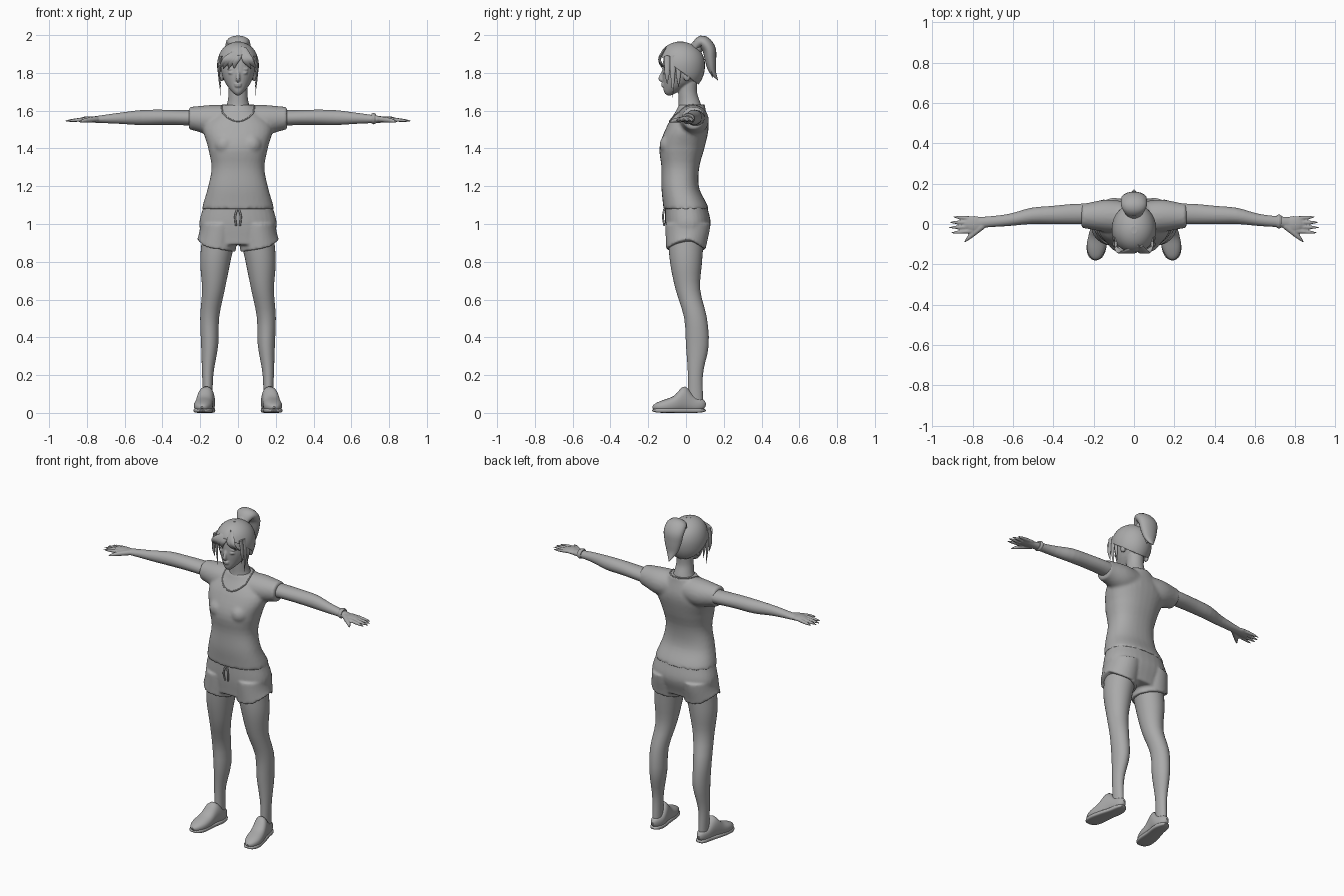
import bpy, bmesh, math
from mathutils import Vector, Matrix

if "Cube" in bpy.data.objects:
    bpy.data.objects.remove(bpy.data.objects["Cube"])

colour = (.4, .4, .4, 1)
grey = bpy.data.materials.new("plain grey")
grey.use_nodes = True
grey.diffuse_color = colour
grey.node_tree.nodes["Principled BSDF"].inputs["Base Color"].default_value = colour


def value(channel, t):
    """A constant, or a smooth curve through evenly spaced values, read at t from start to end."""
    if not isinstance(channel, (tuple, list)):
        return channel
    last = len(channel) - 1
    i = min(int(t * last), last - 1)
    f = t * last - i
    before, a, b, after = channel[max(i - 1, 0)], channel[i], channel[i + 1], channel[min(i + 2, last)]
    tangent_a, tangent_b = (b - before) / 2, (after - a) / 2
    bend = 3 * (b - a) - 2 * tangent_a - tangent_b
    twist = tangent_a + tangent_b - 2 * (b - a)
    return a + f * (tangent_a + f * (bend + f * twist))


def skin_rings(bm, rings):
    loops = [[bm.verts.new(point) for point in ring] for ring in rings]
    for lower, upper in zip(loops, loops[1:]):
        for i in range(len(lower)):
            bm.faces.new((lower[i - 1], lower[i], upper[i], upper[i - 1]))
    bm.faces.new(loops[0])
    bm.faces.new(loops[-1])
    return [vert for loop in loops for vert in loop]


def loft(bm, axis, span, mid, half, side=1, square=2, rounding=None, steps=28, sides=32):
    """Oval sections along an axis; mid and half hold a channel for each cross axis."""
    rings = []
    for k in range(steps + 1):
        t = (1 - math.cos(math.pi * k / steps)) / 2
        along = span[0] + (span[1] - span[0]) * t
        fade = max(.02, 1 - abs(2 * t - 1) ** rounding) ** .5 if rounding else 1
        ring = []
        for j in range(sides):
            angle = math.tau * j / sides
            cross = []
            for center, radius, wave in zip(mid, half, (math.cos(angle), math.sin(angle))):
                reach = math.copysign(abs(wave) ** (2 / square), wave)
                cross.append(value(center, t) + value(radius, t) * fade * reach)
            cross.insert("xyz".index(axis), along)
            ring.append((side * cross[0], cross[1], cross[2]))
        rings.append(ring)
    return skin_rings(bm, rings)


def sweep(bm, x, y, z, radius, width_axis="x", flat=1, side=1, steps=20, sides=12):
    """Tapered tube whose path and radius are channels."""
    times = [k / steps for k in range(steps + 1)]
    path = [Vector((side * value(x, t), value(y, t), value(z, t))) for t in times]
    axis = Vector([float(name == width_axis) for name in "xyz"])
    rings = []
    for k, point in enumerate(path):
        direction = path[min(k + 1, steps)] - path[max(k - 1, 0)]
        thick = direction.cross(axis).normalized()
        wide = thick.cross(direction).normalized()
        size = max(value(radius, times[k]), .001)
        angles = [math.tau * j / sides for j in range(sides)]
        rings.append([point + size * (wide * math.cos(a) + thick * flat * math.sin(a)) for a in angles])
    skin_rings(bm, rings)


def ball(bm, center, size):
    matrix = Matrix.Translation(center) @ Matrix.Diagonal((*size, 1))
    bmesh.ops.create_uvsphere(bm, u_segments=20, v_segments=12, radius=1, matrix=matrix)


def finish(name, bm, voxel=None, smooth=3):
    bmesh.ops.recalc_face_normals(bm, faces=bm.faces)
    mesh = bpy.data.meshes.new(name)
    bm.to_mesh(mesh)
    bm.free()
    mesh.materials.append(grey)
    part = bpy.data.objects.new(name, mesh)
    bpy.context.collection.objects.link(part)
    bpy.ops.object.select_all(action="DESELECT")
    bpy.context.view_layer.objects.active = part
    part.select_set(True)
    bpy.ops.object.shade_smooth_by_angle(angle=math.radians(50))
    if voxel:
        blend = part.modifiers.new("blend", "REMESH")
        blend.mode, blend.voxel_size, blend.use_smooth_shade = "VOXEL", voxel, True
        soften = part.modifiers.new("soften", "SMOOTH")
        soften.factor, soften.iterations = .5, smooth
    return part


# Shirt: torso, bust and sleeves blended together
bm = bmesh.new()
loft(bm, "z", span=(1.08, 1.63), square=2.3,
     mid=(0, (0, -.03, -.03, -.02, .01, .03)),
     half=((.19, .16, .14, .16, .18, .08), (.12, .1, .1, .12, .11, .07)))
for side in (1, -1):
    ball(bm, center=(side * .07, -.08, 1.42), size=(.06, .06, .06))
    loft(bm, "x", span=(.02, .26), side=side,
         mid=((.03, .04, .04), (1.55, 1.55, 1.56)), half=((.08, .08, .06), (.08, .08, .06)))
shirt = finish("shirt", bm, voxel=.009, smooth=4)

# Neckline trim laid on the shirt surface
bpy.context.view_layer.update()
worn = shirt.evaluated_get(bpy.context.evaluated_depsgraph_get())
outline = []
for k in range(33):
    angle = math.tau * k / 32
    guess = Vector((.08 * math.sin(angle), .01 - .09 * math.cos(angle), 1.6 - .06 * math.cos(angle)))
    outline.append(worn.closest_point_on_mesh(guess)[1])
bm = bmesh.new()
sweep(bm, *[list(channel) for channel in zip(*outline)], radius=.004, width_axis="z", steps=64)
finish("neckline_trim", bm)

# Shorts: hips and two legs, each hem rising to a notch at the side
bm = bmesh.new()
loft(bm, "z", span=(.89, 1.11), square=2.3, mid=(0, (0, .01, 0)), half=((.18, .205, .18), (.1, .12, .11)))
for side in (1, -1):
    for vert in loft(bm, "z", span=(1, .85), side=side,
                     mid=((.1, .115), (.01, 0)), half=((.1, .103), (.12, .105))):
        outward = abs(vert.co.x) / .2
        lift = .03 * outward + .2 * max(0, outward - .9)
        vert.co.z += lift * ((1 - vert.co.z) / .15) ** 2
finish("shorts", bm, voxel=.008)

# Drawstring
bm = bmesh.new()
for side in (1, -1):
    sweep(bm, x=(.004, .015, .01), y=(-.115, -.122, -.115), z=(1.08, 1.04, .99), radius=.005, side=side)
finish("drawstring", bm)

# Head and neck with facial features
bm = bmesh.new()
loft(bm, "z", span=(1.68, 1.955), rounding=2.5,
     mid=(0, (-.09, -.04, -.02, -.02, -.03)),
     half=((.05, .075, .09, .09, .09), (.06, .09, .105, .105, .1)))
loft(bm, "z", span=(1.57, 1.75), mid=(0, (.02, .02, .01, .01)),
     half=((.09, .06, .05, .05), (.07, .06, .05, .05)))
sweep(bm, x=0, y=(-.12, -.135, -.12), z=(1.81, 1.77, 1.76), radius=(.007, .011, .01))
ball(bm, center=(0, -.122, 1.74), size=(.02, .01, .006))
ball(bm, center=(0, -.121, 1.73), size=(.018, .01, .006))
for side in (1, -1):
    ball(bm, center=(side * .035, -.11, 1.8), size=(.017, .013, .008))
    ball(bm, center=(side * .035, -.11, 1.82), size=(.02, .01, .006))
    ball(bm, center=(side * .086, .005, 1.785), size=(.012, .02, .03))
finish("head", bm, voxel=.005, smooth=2)

# Hair cap, cut along a slanted hairline
bm = bmesh.new()
loft(bm, "z", span=(1.69, 1.965), rounding=2.5,
     mid=(0, (0, -.02, -.025, -.025, -.03)),
     half=((.07, .1, .11, .11, .11), (.07, .11, .125, .125, .125)))
bmesh.ops.bisect_plane(bm, geom=bm.verts[:] + bm.edges[:] + bm.faces[:], clear_inner=True,
                       plane_co=(0, -.13, 1.885), plane_no=(0, .6, .8))
hair = finish("hair_cap", bm)
hair.modifiers.new("thickness", "SOLIDIFY").thickness = .01

# Fringe swept from a parting, and long side locks
bm = bmesh.new()
for x in (-.1, -.08, -.05, -.02, .07, .1):
    sweep(bm, x=(.03, x * .6, x), y=(-.11, -.14, abs(x) * .3 - .13), z=(1.93, 1.87, 1.82),
          radius=(.015, .02, 0), flat=.35)
for side in (1, -1):
    for y, tip in ((-.1, 1.74), (-.07, 1.67), (-.04, 1.72)):
        sweep(bm, x=(.09, .1, .09), y=y, z=(1.89, 1.8, tip), radius=(.016, .013, 0),
              width_axis="y", flat=.45, side=side)
finish("hair_locks", bm)

# Ponytail with a loose strand and a band
bm = bmesh.new()
sweep(bm, x=0, y=(.035, .08, .12, .13, .14, .17), z=(1.92, 1.965, 1.93, 1.87, 1.81, 1.76),
      radius=(.03, .06, .065, .055, .035, 0), flat=.55, sides=20)
sweep(bm, x=.02, y=(.12, .13, .14), z=(1.88, 1.82, 1.77), radius=(.02, .015, 0), flat=.5)
sweep(bm, x=0, y=(.05, .065), z=(1.925, 1.945), radius=.035, sides=20)
finish("ponytail", bm)

# Limbs, hands and shoes
shoe_line = (.16, .16, .175, .185, .19)
shoe_height = (.045, .045, .07, .045, .035, .03)
for side, word in ((1, "left_"), (-1, "right_")):
    bm = bmesh.new()
    loft(bm, "x", span=(.18, .84), side=side,
         mid=((.05, .05, .045, .04, .02, .01, 0), (1.56, 1.565, 1.56, 1.55)),
         half=((.05, .05, .045, .04, .03, .027, .03), (.045, .04, .04, .04, .03, .02, .01)))
    ball(bm, center=(side * .79, 0, 1.555), size=(.05, .04, .015))
    for finger in range(4):
        base = .021 * finger - .035
        sweep(bm, x=(.8, .92 - .008 * (finger - 1.3) ** 2), y=(base, base * 1.25), z=(1.555, 1.545),
              radius=(.01, .01, .008, .002), width_axis="y", side=side)
    sweep(bm, x=(.75, .81, .84), y=(-.01, -.06, -.09), z=(1.555, 1.54), radius=(.016, .012, .003),
          width_axis="y", side=side)
    finish(word + "arm", bm, voxel=.005, smooth=1)

    bm = bmesh.new()
    loft(bm, "z", span=(.06, .95), side=side,
         mid=((.16, .16, .15, .15, .13, .12, .1), (.05, .05, .06, .05, .01, 0, 0)),
         half=((.025, .03, .045, .05, .06, .08, .09), (.04, .04, .06, .06, .065, .085, .095)))
    finish(word + "leg", bm)

    bm = bmesh.new()
    loft(bm, "y", span=(.105, -.178), side=side, square=2.3, rounding=4,
         mid=(shoe_line, shoe_height), half=((.035, .04, .045, .05, .045), shoe_height))
    finish(word + "shoe", bm)

    bm = bmesh.new()
    loft(bm, "y", span=(.106, -.18), side=side, square=4, rounding=6,
         mid=(shoe_line, .013), half=((.035, .04, .045, .05, .045), .013))
    finish(word + "sole", bm)

# Bracelet on the left wrist
bm = bmesh.new()
loft(bm, "x", span=(.706, .73), mid=(.012, 1.558), half=((.03, .035, .03), (.025, .03, .025)))
finish("bracelet", bm)
